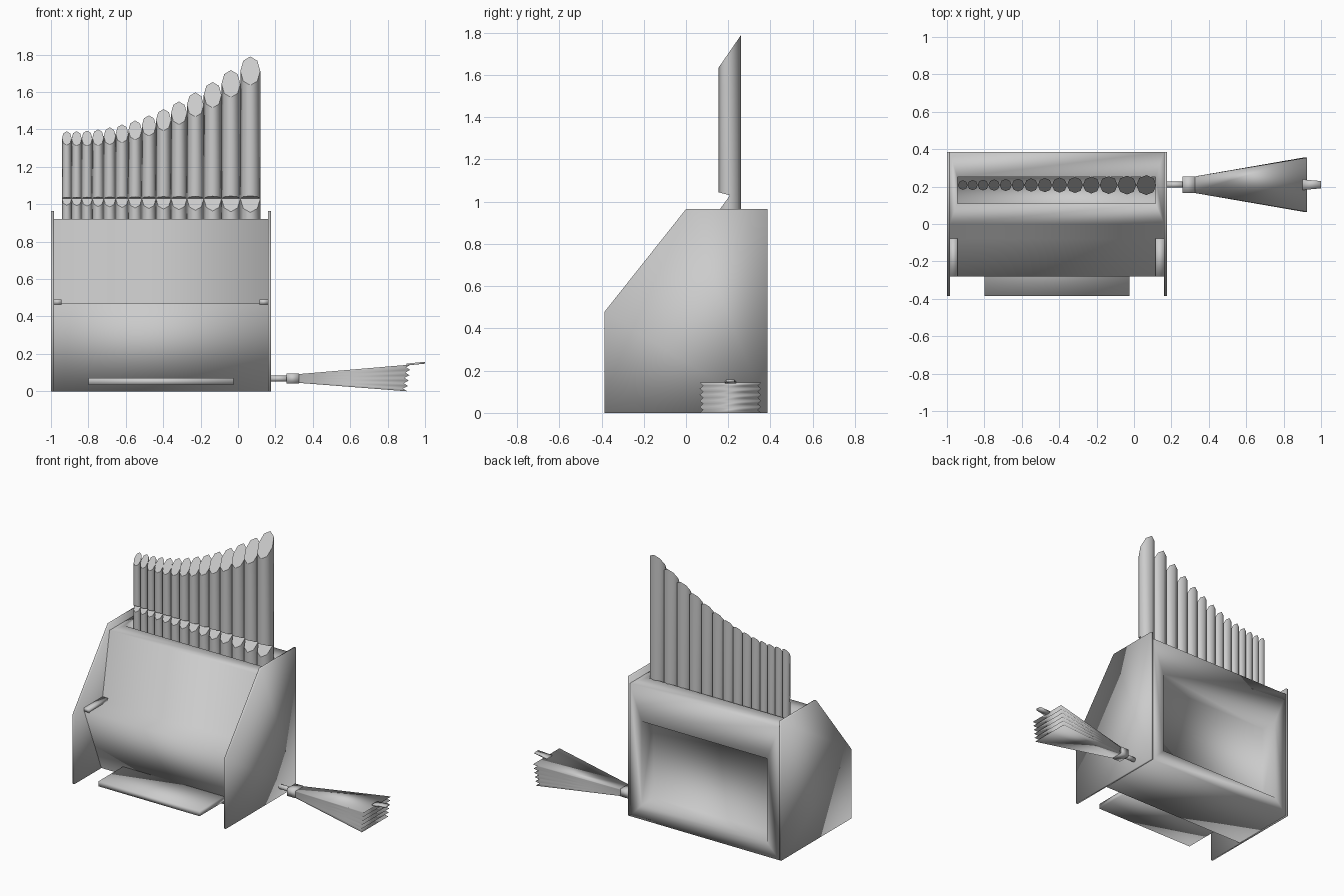
import bpy
import bmesh
import math
from mathutils import Vector

cube = bpy.data.objects.get("Cube")
if cube:
    bpy.data.objects.remove(cube, do_unlink=True)

grey = bpy.data.materials.new("plain_grey")
grey.use_nodes = True
grey.diffuse_color = (0.6, 0.6, 0.6, 1)
grey.node_tree.nodes["Principled BSDF"].inputs["Base Color"].default_value = (0.6, 0.6, 0.6, 1)


def finish(bm, name, smooth=True):
    """Turn a bmesh into a named grey object."""
    bmesh.ops.recalc_face_normals(bm, faces=bm.faces)
    for face in bm.faces:
        face.smooth = smooth
    mesh = bpy.data.meshes.new(name)
    bm.to_mesh(mesh)
    bm.free()
    mesh.materials.append(grey)
    obj = bpy.data.objects.new(name, mesh)
    bpy.context.collection.objects.link(obj)
    return obj


def sweep_x(profile, x0, x1):
    """Closed bmesh from a (y, z) profile swept between two x positions."""
    bm = bmesh.new()
    rings = [[bm.verts.new((x, y, z)) for y, z in profile] for x in (x0, x1)]
    for ring in rings:
        bm.faces.new(ring)
    for i in range(len(profile)):
        j = (i + 1) % len(profile)
        bm.faces.new((rings[0][i], rings[0][j], rings[1][j], rings[1][i]))
    bmesh.ops.recalc_face_normals(bm, faces=bm.faces)
    return bm


def rect(y0, y1, z0, z1):
    return [(y0, z0), (y1, z0), (y1, z1), (y0, z1)]


def recess(bm, direction, low, high, depth):
    """Inset the face that looks along direction to a rectangle and push it in."""
    direction = Vector(direction)
    face = max(bm.faces, key=lambda f: f.normal.dot(direction))
    bmesh.ops.inset_individual(bm, faces=[face], thickness=0.03)
    for v in face.verts:
        for a in range(3):
            v.co[a] = low[a] if v.co[a] < (low[a] + high[a]) / 2 else high[a]
    inner = bmesh.ops.extrude_discrete_faces(bm, faces=[face])["faces"][0]
    for v in inner.verts:
        v.co -= direction * depth


# Side panels
panel = [(-0.385, 0), (0.385, 0), (0.385, 0.965), (0, 0.965), (-0.385, 0.48)]
finish(sweep_x(panel, -1, -0.985), "right_side_panel")
finish(sweep_x(panel, 0.161, 0.176), "left_side_panel")

# Cabinet with leaning front, keyboard ledge, pipe slot and recessed back
cabinet = sweep_x([(0.385, 0), (0.385, 0.92), (0, 0.92), (-0.08, 0.47),
                   (-0.28, 0.47), (-0.09, 0)], -0.985, 0.161)
recess(cabinet, (0, 1, 0), (-0.89, 0.385, 0.1), (0.07, 0.385, 0.68), 0.13)
top = max(cabinet.faces, key=lambda f: f.calc_center_median().z)
recess(cabinet, (0, 0.001, 1) if top.normal.z > 0 else (0, 0, 1),
       (-0.945, 0.11, 0.92), (0.115, 0.25, 0.92), 0.06)
finish(cabinet, "cabinet")

# Cheeks at both ends of the ledge
for name, x0, x1 in (("right_cheek", -0.985, -0.945), ("left_cheek", 0.115, 0.161)):
    finish(sweep_x(rect(-0.28, -0.07, 0.465, 0.49), x0, x1), name)

# Pedal board
finish(sweep_x(rect(-0.385, -0.08, 0.035, 0.07), -0.8, -0.025), "pedal_board")

# Organ pipes: slanted top, wedge-shaped mouth at the front
PIPES, PIPE_Y, GROWTH = 14, 0.208, 1.058
mouth = finish(sweep_x([(PIPE_Y, 1.03), (0.1, 0.88), (0.1, 1.06)], -1.2, 0.4),
               "mouth_cutter", smooth=False)
first = 1.06 * (GROWTH - 1) / (GROWTH ** PIPES - 1)
left_edge = -0.941
for i in range(PIPES):
    width = first * GROWTH ** i
    r = width / 2
    high = 1.39 + 0.4 * (i / (PIPES - 1)) ** 2.5
    bm = bmesh.new()
    bmesh.ops.create_cone(bm, cap_ends=True, segments=8, radius1=r, radius2=r, depth=1)
    for v in bm.verts:
        v.co.z = high - 1.45 * (r - v.co.y) if v.co.z > 0 else 0.862
        v.co.x += left_edge + r
        v.co.y += PIPE_Y
    pipe = finish(bm, f"pipe_{i + 1}")
    mod = pipe.modifiers.new("mouth", 'BOOLEAN')
    mod.operation, mod.solver, mod.object = 'DIFFERENCE', 'EXACT', mouth
    bpy.context.view_layer.objects.active = pipe
    bpy.ops.object.modifier_apply(modifier=mod.name)
    for face in pipe.data.polygons:
        face.use_smooth = abs(face.normal.z) < 0.1
    left_edge += width
bpy.data.objects.remove(mouth, do_unlink=True)

# Bellows: fan of folds opening away from the cabinet
BELLOWS_Y = 0.21
FOLDS = 10
bm = bmesh.new()
levels = []
for k in range(FOLDS + 1):
    t, inner = k / FOLDS, k % 2
    far_x, far_w = 0.905 + 0.02 * t - 0.025 * inner, 0.145 - 0.015 * inner
    near_z, far_z = 0.047 + 0.043 * t, 0.143 * t
    levels.append([bm.verts.new(p) for p in (
        (0.3, BELLOWS_Y - 0.04, near_z), (far_x, BELLOWS_Y - far_w, far_z),
        (far_x, BELLOWS_Y + far_w, far_z), (0.3, BELLOWS_Y + 0.04, near_z))])
bm.faces.new(levels[0])
bm.faces.new(levels[-1])
for low, up in zip(levels, levels[1:]):
    for i in range(4):
        j = (i + 1) % 4
        bm.faces.new((low[i], low[j], up[j], up[i]))
finish(bm, "bellows")

# Bellows collar, nozzle and handle
finish(sweep_x(rect(BELLOWS_Y - 0.045, BELLOWS_Y + 0.045, 0.043, 0.094), 0.26, 0.325),
       "bellows_collar")
ring = [(BELLOWS_Y + 0.016 * math.cos(math.tau * k / 12),
         0.068 + 0.016 * math.sin(math.tau * k / 12)) for k in range(12)]
finish(sweep_x(ring, 0.165, 0.275), "bellows_nozzle")
handle = sweep_x(rect(0.182, 0.238, 0.138, 0.148), 0.9, 1)
for v in handle.verts:
    if v.co.x > 0.95:
        v.co.z += 0.01
        v.co.y = BELLOWS_Y + (v.co.y - BELLOWS_Y) * 0.7
finish(handle, "bellows_handle")
